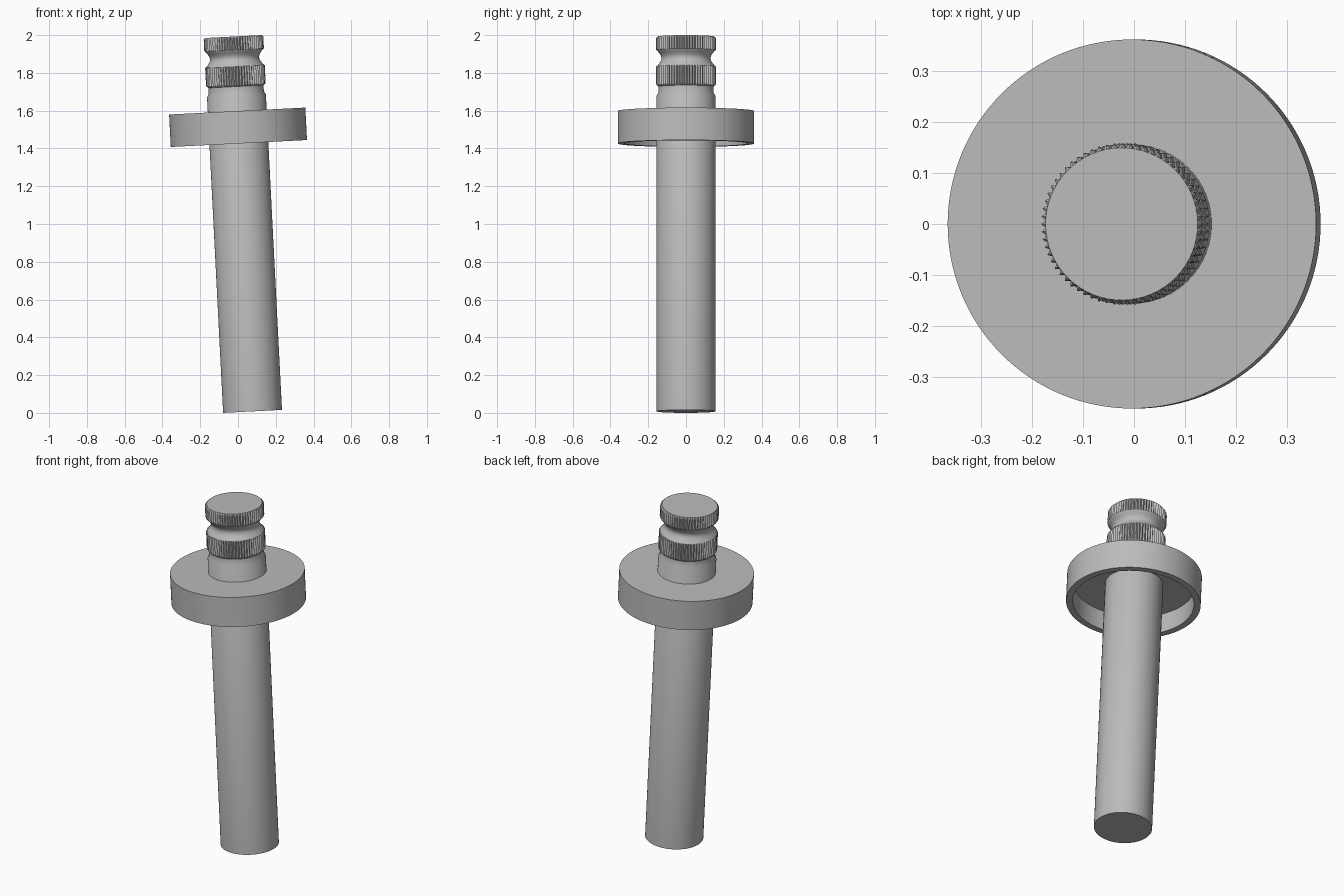
import bpy, bmesh, math
from mathutils import Matrix

cube = bpy.data.objects.get("Cube")
if cube:
    bpy.data.objects.remove(cube, do_unlink=True)

TEETH = 64
SEGMENTS = TEETH * 2
TILT = Matrix.Translation((0.077, 0, 0.008)) @ Matrix.Rotation(math.radians(-2.92), 4, 'Y')

grey = bpy.data.materials.new("plain grey")
grey.use_nodes = True
colour = (0.5, 0.5, 0.5, 1)
grey.diffuse_color = colour
grey.node_tree.nodes["Principled BSDF"].inputs["Base Color"].default_value = colour


def lathe(name, profile, closed=False):
    """Spin (radius, height, tooth depth) points round the tilted axis."""
    bm = bmesh.new()
    rings = []
    for radius, height, depth in profile:
        ring = []
        for i in range(SEGMENTS):
            a = math.tau * i / SEGMENTS
            r = radius - depth * (i % 2)
            ring.append(bm.verts.new((r * math.cos(a), r * math.sin(a), height)))
        rings.append(ring)
    pairs = list(zip(rings, rings[1:]))
    if closed:
        pairs.append((rings[-1], rings[0]))
    else:
        bm.faces.new(rings[0])
        bm.faces.new(rings[-1])
    for low, high in pairs:
        for i in range(SEGMENTS):
            j = (i + 1) % SEGMENTS
            bm.faces.new((low[i], low[j], high[j], high[i]))
    bmesh.ops.recalc_face_normals(bm, faces=bm.faces)
    mesh = bpy.data.meshes.new(name)
    bm.to_mesh(mesh)
    bm.free()
    mesh.materials.append(grey)
    obj = bpy.data.objects.new(name, mesh)
    bpy.context.collection.objects.link(obj)
    mesh.transform(TILT)
    bpy.ops.object.select_all(action='DESELECT')
    obj.select_set(True)
    bpy.context.view_layer.objects.active = obj
    bpy.ops.object.shade_smooth_by_angle(angle=math.radians(30))
    return obj


def knurl(bottom, top, root=0.149, tip=0.158, bevel=0.008):
    """Toothed band with bevelled ends."""
    depth = tip - root
    return [(root, bottom, 0), (tip, bottom + bevel, depth),
            (tip, top - bevel, depth), (root, top, 0)]


# Rounded waist between the two toothed bands
waist = []
for k in range(1, 12):
    t = k / 12
    waist.append((0.149 - 0.019 * math.sin(math.pi * t), 1.835 + 0.074 * t, 0))

# Shaft, stepped neck and toothed bands
shaft = [(0.156, 0, 0), (0.156, 1.672, 0), (0.146, 1.69, 0), (0.146, 1.722, 0)]
lathe("shaft", shaft + knurl(1.724, 1.835) + waist + knurl(1.909, 1.987))

# Hollow collar, open underneath
lathe("collar", [(0.15, 1.592, 0), (0.361, 1.592, 0), (0.361, 1.42, 0),
                 (0.325, 1.42, 0), (0.325, 1.535, 0), (0.15, 1.535, 0)], closed=True)
